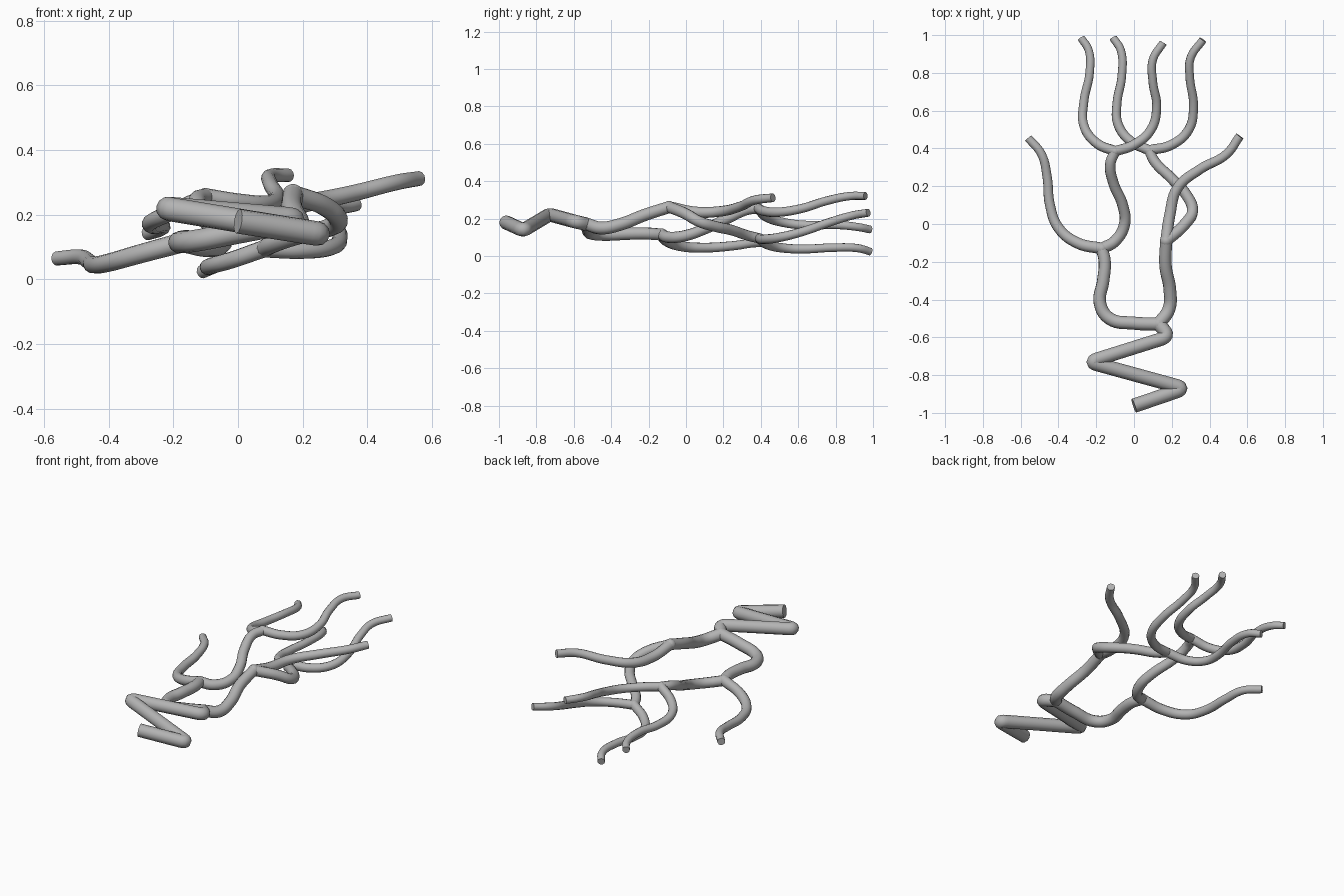
import bpy
from mathutils import Vector

cube = bpy.data.objects.get("Cube")
if cube:
    bpy.data.objects.remove(cube, do_unlink=True)

GREY = (0.45, 0.45, 0.45, 1)
mat = bpy.data.materials.new("plain grey")
mat.use_nodes = True
mat.diffuse_color = GREY
mat.node_tree.nodes["Principled BSDF"].inputs["Base Color"].default_value = GREY


def finish(obj):
    obj.data.materials.clear()
    obj.data.materials.append(mat)
    bpy.ops.object.shade_smooth_by_angle(angle=0.9)


def tube(name, points, r0, r1, kind="BEZIER"):
    """Sweep a tapering round tube along the points."""
    curve = bpy.data.curves.new(name, "CURVE")
    curve.dimensions = "3D"
    curve.bevel_depth = 1
    curve.bevel_resolution = 4
    curve.resolution_u = 7
    curve.use_fill_caps = True
    spline = curve.splines.new(kind)
    dots = spline.bezier_points if kind == "BEZIER" else spline.points
    dots.add(len(points) - 1)
    for i, (dot, p) in enumerate(zip(dots, points)):
        dot.radius = r0 + (r1 - r0) * i / (len(points) - 1)
        if kind == "BEZIER":
            dot.co = p
            dot.handle_left_type = dot.handle_right_type = "AUTO"
        else:
            dot.co = (*p, 1)
    obj = bpy.data.objects.new(name, curve)
    bpy.context.collection.objects.link(obj)
    bpy.ops.object.select_all(action="DESELECT")
    obj.select_set(True)
    bpy.context.view_layer.objects.active = obj
    bpy.ops.object.convert(target="MESH")
    finish(bpy.context.object)


def joint(name, centre, radius):
    """Ball that closes the seam where tubes meet."""
    bpy.ops.mesh.primitive_uv_sphere_add(segments=16, ring_count=10, radius=radius, location=centre)
    bpy.context.object.name = name
    finish(bpy.context.object)


def rounded(points, reach):
    """Replace each inner corner with a short arc."""
    pts = [Vector(p) for p in points]
    out = [pts[0]]
    for a, b, c in zip(pts, pts[1:], pts[2:]):
        start = b + (a - b).normalized() * reach
        end = b + (c - b).normalized() * reach
        for k in range(7):
            t = k / 6
            out.append(start * (1 - t) ** 2 + b * 2 * t * (1 - t) + end * t * t)
    return out + [pts[-1]]


# Fork points
base = (.13, -.53, .17)
left_fork = (-.17, -.13, .115)
right_fork = (.17, -.09, .262)
high_fork = (-.1, .385, .255)
low_fork = (.08, .39, .095)

# Zigzag trunk
zigzag = [(0, -.962, .18), (.27, -.87, .138), (-.24, -.73, .222), (.19, -.595, .185), base]
tube("zigzag_trunk", rounded(zigzag, .05), .038, .036, "POLY")

# Two main limbs
tube("left_limb", [base, (0, -.525, .145), (-.13, -.5, .12), (-.18, -.42, .115),
                   (-.163, -.3, .12), (-.155, -.2, .12), left_fork], .035, .032)
tube("right_limb", [base, (.185, -.45, .15), (.19, -.35, .17), (.167, -.22, .22), right_fork],
     .035, .032)

# Second level of branches
tube("left_outer_branch", [left_fork, (-.3, -.1, .08), (-.4, -.02, .052), (-.445, .1, .045),
                           (-.46, .25, .055), (-.49, .37, .07), (-.56, .455, .065)], .031, .022)
tube("left_inner_branch", [left_fork, (-.1, -.09, .1), (-.05, 0, .11), (-.06, .1, .145),
                           (-.11, .22, .2), (-.125, .32, .245), high_fork], .031, .027)
tube("right_outer_branch", [right_fork, (.19, .05, .235), (.23, .19, .24), (.35, .29, .265),
                            (.49, .37, .3), (.56, .465, .312)], .031, .023)
tube("right_inner_branch", [right_fork, (.27, 0, .225), (.31, .07, .185), (.28, .15, .16),
                            (.2, .24, .14), (.11, .33, .11), low_fork], .031, .027)

# Four long tips
tube("high_left_tip", [high_fork, (-.2, .43, .21), (-.265, .52, .18), (-.265, .65, .165),
                       (-.235, .8, .167), (-.24, .92, .155), (-.28, .985, .142)], .027, .021)
tube("high_right_tip", [high_fork, (0, .42, .24), (.09, .5, .235), (.12, .62, .255),
                        (.1, .75, .295), (.1, .87, .32), (.155, .96, .322)], .027, .021)
tube("low_left_tip", [low_fork, (-.02, .44, .06), (-.085, .53, .042), (-.09, .64, .038),
                      (-.065, .78, .045), (-.07, .92, .042), (-.11, .985, .024)], .027, .021)
tube("low_right_tip", [low_fork, (.2, .42, .09), (.29, .5, .1), (.315, .62, .13),
                       (.295, .78, .185), (.3, .88, .215), (.365, .975, .232)], .027, .021)

# Joints at the forks
for name, centre, radius in (("base_joint", base, .036), ("left_joint", left_fork, .033),
                             ("right_joint", right_fork, .033), ("high_joint", high_fork, .028),
                             ("low_joint", low_fork, .028)):
    joint(name, centre, radius)
